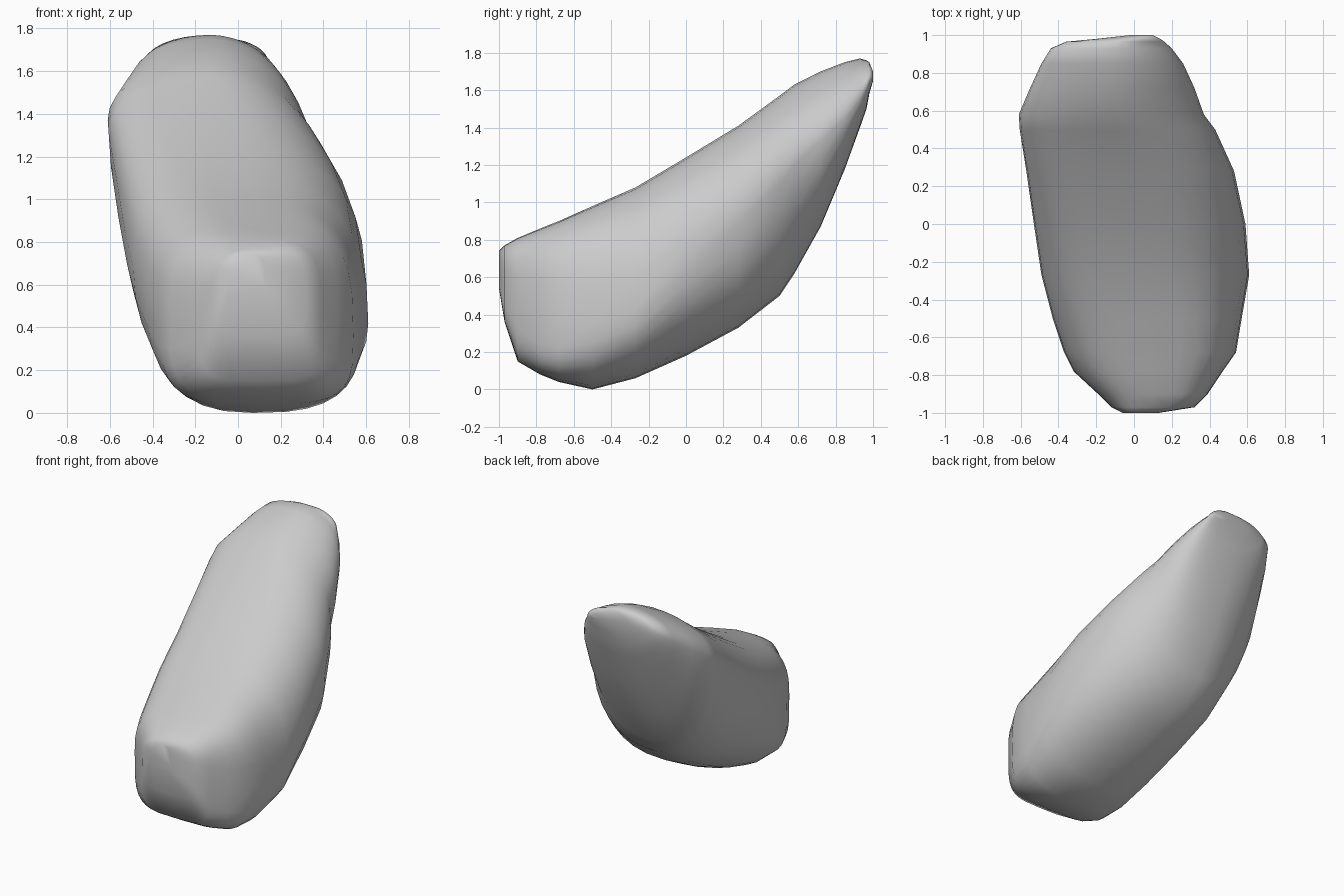
import bpy
import bmesh
from math import cos, sin, pi

default_cube = bpy.data.objects.get("Cube")
if default_cube:
    bpy.data.objects.remove(default_cube, do_unlink=True)

# Stations from front to back: y, left x, left z, right x, right z, top z, bottom z
STATIONS = [
    (-1.0, -.06, .63, .13, .63, .74, .54),
    (-.97, -.12, .55, .32, .55, .77, .36),
    (-.9, -.19, .5, .39, .48, .81, .15),
    (-.78, -.32, .5, .47, .4, .86, .08),
    (-.68, -.37, .5, .54, .36, .9, .04),
    (-.5, -.43, .55, .57, .36, .98, 0),
    (-.27, -.49, .68, .61, .42, 1.08, .06),
    (0, -.53, .85, .59, .68, 1.24, .18),
    (.28, -.57, 1.1, .53, .9, 1.41, .33),
    (.5, -.605, 1.3, .43, 1.1, 1.57, .5),
    (.58, -.61, 1.37, .37, 1.2, 1.63, .62),
    (.72, -.55, 1.47, .32, 1.33, 1.7, .87),
    (.85, -.49, 1.57, .26, 1.45, 1.75, 1.18),
    (.93, -.44, 1.63, .2, 1.55, 1.77, 1.4),
    (.965, -.36, 1.66, .16, 1.61, 1.76, 1.5),
    (.98, -.2, 1.68, .14, 1.65, 1.75, 1.58),
    (1.0, -.02, 1.68, .1, 1.67, 1.7, 1.65),
]
SEGMENTS = 32

# Boxiness of each quarter of the cross-section at five depths
DEPTHS = (-.78, -.5, -.2, .25, .6)
BOXINESS = {
    ("top", "right"): (3.4, 2.9, 2.4, 1.95, 1.75),
    ("top", "left"): (2.8, 3, 3.2, 3, 2.1),
    ("bottom", "right"): (4.5, 2.8, 2.1, 2.6, 2.3),
    ("bottom", "left"): (4.5, 2.5, 2.1, 2.3, 1.8),
}


def at_depth(values, y):
    """Blend the values given at DEPTHS."""
    y = min(max(y, DEPTHS[0]), DEPTHS[-1])
    for i in range(len(DEPTHS) - 1):
        if y <= DEPTHS[i + 1]:
            blend = (y - DEPTHS[i]) / (DEPTHS[i + 1] - DEPTHS[i])
            return values[i] + (values[i + 1] - values[i]) * blend


def section_point(station, angle):
    """Point on a lopsided rounded cross-section."""
    y, left_x, left_z, right_x, right_z, top_z, bottom_z = station
    middle_x = (left_x + right_x) / 2
    horizontal, vertical = cos(angle), sin(angle)
    side = "right" if horizontal >= 0 else "left"
    level = "top" if vertical >= 0 else "bottom"
    power = 2 / at_depth(BOXINESS[level, side], y)
    across = abs(horizontal) ** power
    upward = abs(vertical) ** power
    edge_x, edge_z = (right_x, right_z) if side == "right" else (left_x, left_z)
    limit_z = top_z if level == "top" else bottom_z
    x = middle_x + (edge_x - middle_x) * across
    z = edge_z + (limit_z - edge_z) * upward
    return x, y, z


def make_material(name, colour):
    material = bpy.data.materials.new(name)
    material.use_nodes = True
    material.diffuse_color = colour
    shader = next(n for n in material.node_tree.nodes if n.type == "BSDF_PRINCIPLED")
    shader.inputs["Base Color"].default_value = colour
    return material


# Boulder body lofted through the stations
bm = bmesh.new()
rings = []
for station in STATIONS:
    ring = [bm.verts.new(section_point(station, 2 * pi * i / SEGMENTS))
            for i in range(SEGMENTS)]
    rings.append(ring)
for front, back in zip(rings, rings[1:]):
    for i in range(SEGMENTS):
        j = (i + 1) % SEGMENTS
        bm.faces.new((front[i], front[j], back[j], back[i]))
bm.faces.new(rings[0])
bm.faces.new(rings[-1])
bmesh.ops.recalc_face_normals(bm, faces=bm.faces)

mesh = bpy.data.meshes.new("boulder")
bm.to_mesh(mesh)
bm.free()
mesh.materials.append(make_material("stone grey", (.6, .6, .6, 1)))
boulder = bpy.data.objects.new("boulder", mesh)
bpy.context.collection.objects.link(boulder)

# Soft worn shading
for polygon in mesh.polygons:
    polygon.use_smooth = True
